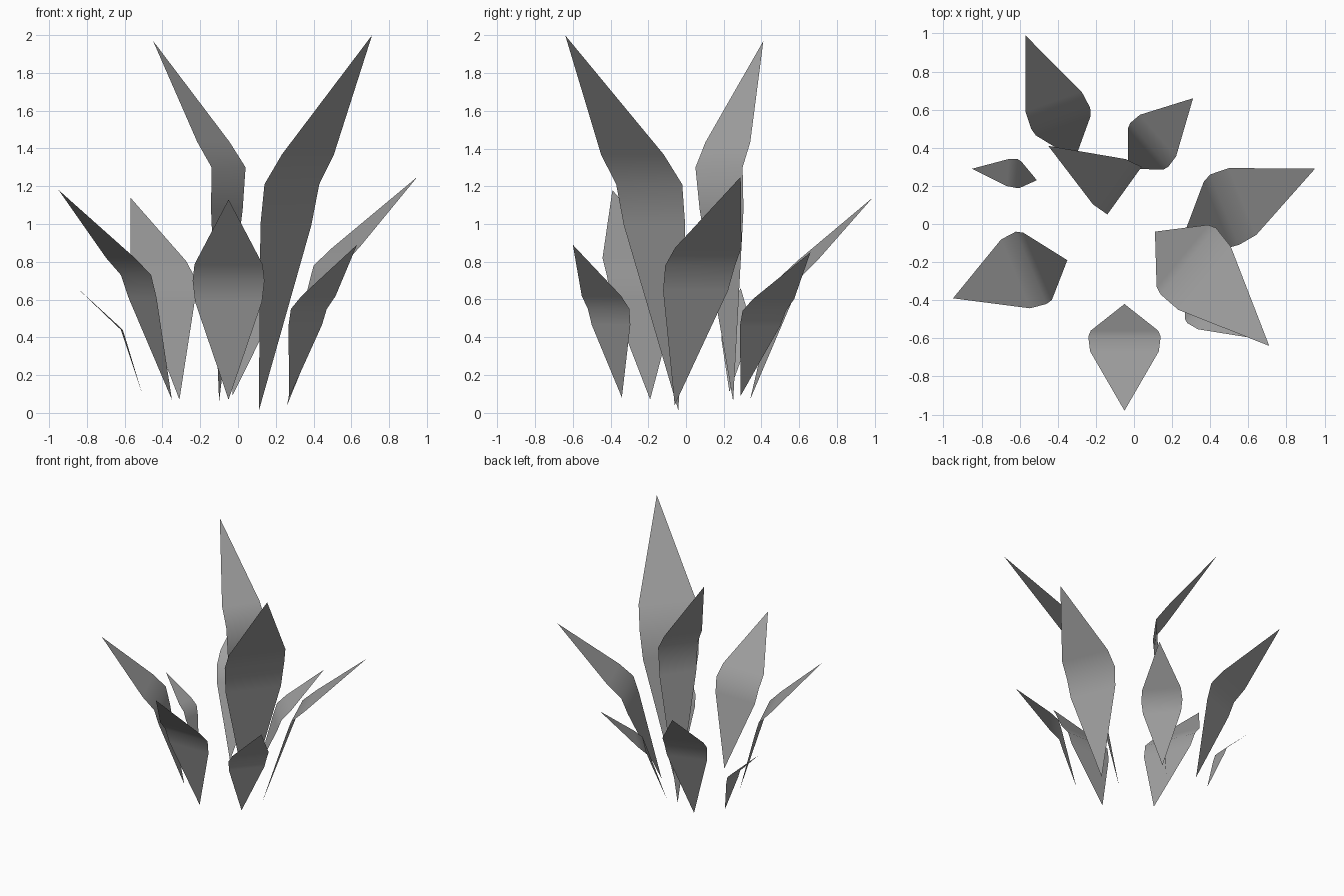
import bpy
import bmesh
from mathutils import Vector

default_cube = bpy.data.objects.get("Cube")
if default_cube:
    bpy.data.objects.remove(default_cube, do_unlink=True)

# Single leaf colour
leaf_grey = bpy.data.materials.new("leaf_grey")
leaf_grey.use_nodes = True
grey = (0.35, 0.35, 0.35, 1.0)
leaf_grey.diffuse_color = grey
shader = next(n for n in leaf_grey.node_tree.nodes if n.type == "BSDF_PRINCIPLED")
shader.inputs["Base Color"].default_value = grey


def build_leaf(name, base, edge_a, edge_b, bend_height, tip):
    """Pointed blade, straight up to its widest row, then bent out to the tip."""
    base, tip = Vector(base), Vector(tip)
    side_a = Vector((*edge_a, bend_height))
    side_b = Vector((*edge_b, bend_height))
    centre = (side_a + side_b) / 2
    half = (side_a - side_b) / 2

    # Three cross rows: below the bend, at the bend, above the bend
    rows = [
        (base.lerp(centre, 0.82), half * 0.93),
        (centre, half),
        (centre.lerp(tip, 0.2), half * 0.95),
    ]
    bm = bmesh.new()
    root = bm.verts.new(base)
    point = bm.verts.new(tip)
    grid = [[bm.verts.new(mid + width * s) for s in (-1, 0, 1)]
            for mid, width in rows]

    # Left and right halves of the blade
    for i in range(2):
        bm.faces.new((root, grid[0][i + 1], grid[0][i]))
        for low, high in zip(grid, grid[1:]):
            bm.faces.new((low[i], low[i + 1], high[i + 1], high[i]))
        bm.faces.new((grid[-1][i], grid[-1][i + 1], point))

    # Same winding everywhere, upper surface facing up
    bmesh.ops.recalc_face_normals(bm, faces=bm.faces)
    bm.normal_update()
    if sum(f.normal.z * f.calc_area() for f in bm.faces) < 0:
        bmesh.ops.reverse_faces(bm, faces=bm.faces)

    mesh = bpy.data.meshes.new(name)
    bm.to_mesh(mesh)
    bm.free()
    mesh.materials.append(leaf_grey)
    for face in mesh.polygons:
        face.use_smooth = True
    leaf = bpy.data.objects.new(name, mesh)
    bpy.context.collection.objects.link(leaf)


# Leaves: base, two widest edge points, height of the bend, tip
build_leaf("tall_front_left_leaf", (.11, -.04, .01), (.43, -.02), (.14, -.37), 1.21, (.71, -.64, 2))
build_leaf("tall_centre_leaf", (-.1, .25, .06), (.04, .3), (-.14, .05), 1.3, (-.45, .41, 1.97))
build_leaf("left_leaf", (.26, -.06, .04), (.4, .26), (.55, -.11), .78, (.95, .29, 1.25))
build_leaf("front_leaf", (-.05, -.42, .07), (.14, -.59), (-.24, -.59), .7, (-.05, -.98, 1.13))
build_leaf("right_leaf", (-.35, -.19, .07), (-.62, -.04), (-.46, -.42), .73, (-.95, -.39, 1.18))
build_leaf("back_right_leaf", (-.31, .34, .07), (-.23, .61), (-.54, .5), .72, (-.57, .99, 1.14))
build_leaf("small_back_left_leaf", (-.03, .29, .09), (-.02, .53), (.18, .3), .54, (.31, .66, .85))
build_leaf("small_front_left_leaf", (.27, -.34, .08), (.47, -.3), (.28, -.52), .55, (.63, -.6, .89))
build_leaf("smallest_right_leaf", (-.51, .23, .11), (-.61, .34), (-.62, .19), .44, (-.85, .29, .66))
